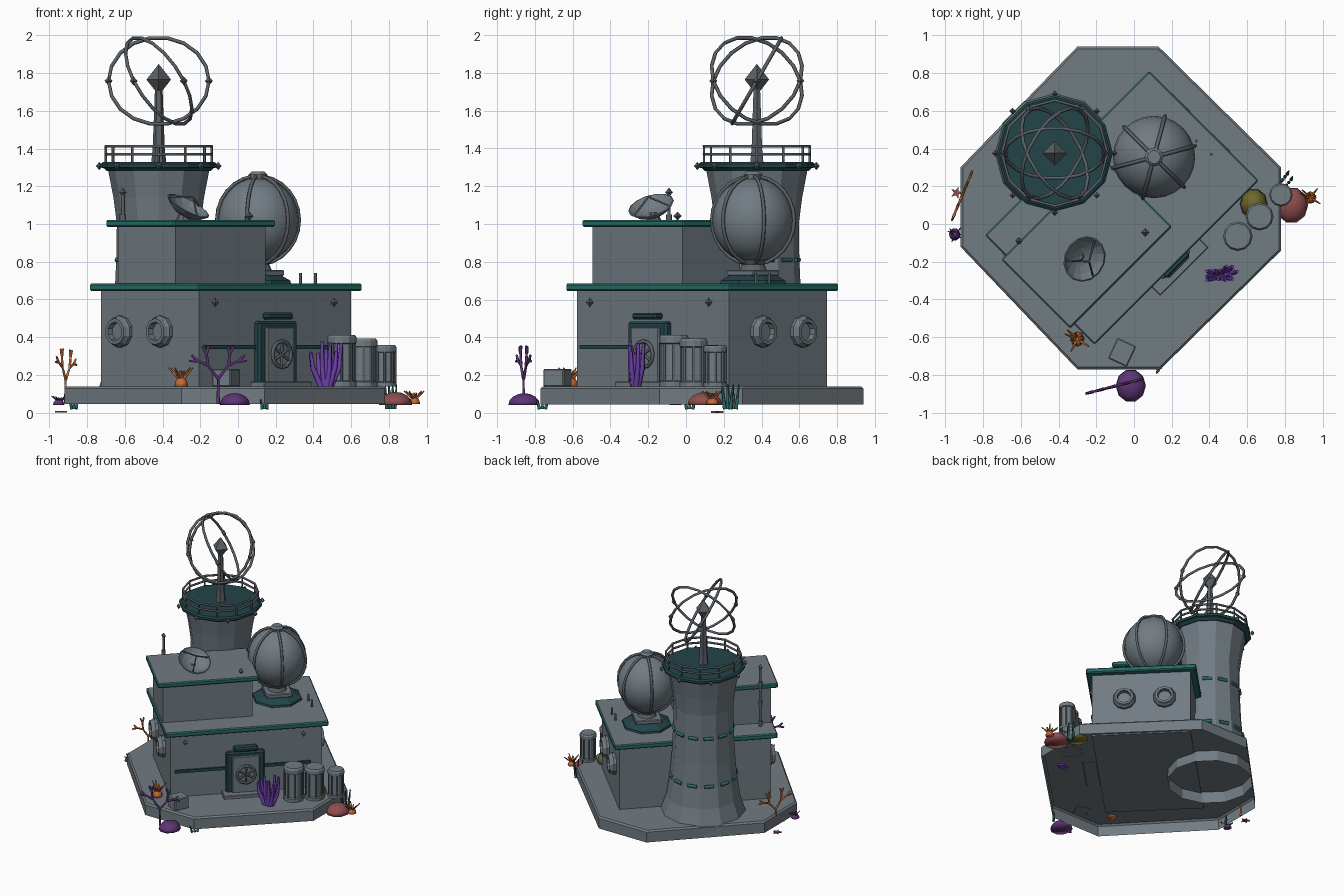
import bpy, bmesh, math, random
from mathutils import Vector, Matrix

if "Cube" in bpy.data.objects:
    bpy.data.objects.remove(bpy.data.objects["Cube"])

random.seed(4)
S = math.sqrt(0.5)
TAU = math.tau


def mat(name, *c):
    m = bpy.data.materials.new(name)
    m.diffuse_color = (*c, 1)
    m.use_nodes = True
    m.node_tree.nodes["Principled BSDF"].inputs["Base Color"].default_value = m.diffuse_color
    return m


GREY = mat("grey_wall", .165, .20, .225)
METAL = mat("dark_metal", .105, .12, .135)
TEAL = mat("teal_trim", .022, .15, .135)
DEEP = mat("deep_teal", .017, .058, .066)
VIOLET = mat("violet_coral", .16, .055, .42)
PLUM = mat("plum_rock", .11, .035, .18)
ORANGE = mat("orange_coral", .55, .15, .04)
RED = mat("red_rock", .27, .075, .075)
OLIVE = mat("olive_rock", .15, .14, .025)


def P(u, v, z=0):
    """Building axes (turned 45 degrees) to world."""
    return Vector(((u - v) * S, (u + v) * S, z))


def finish(name, bm, mats, smooth=False):
    me = bpy.data.meshes.new(name)
    bmesh.ops.recalc_face_normals(bm, faces=bm.faces)
    bm.to_mesh(me)
    bm.free()
    for m in mats:
        me.materials.append(m)
    if smooth:
        me.shade_smooth()
    ob = bpy.data.objects.new(name, me)
    bpy.context.collection.objects.link(ob)
    return ob


def box(name, u0, u1, v0, v1, z0, z1, m, bevel=0, top=None):
    bm = bmesh.new()
    bmesh.ops.create_cube(bm, size=1)
    for v in bm.verts:
        v.co = Vector(((u0 + u1) / 2 + v.co.x * (u1 - u0), (v0 + v1) / 2 + v.co.y * (v1 - v0),
                       (z0 + z1) / 2 + v.co.z * (z1 - z0)))
    if bevel:
        bmesh.ops.bevel(bm, geom=bm.edges[:], offset=bevel, segments=1, affect='EDGES')
    bm.normal_update()
    for f in bm.faces:
        f.material_index = 1 if top and f.normal.z > .9 else 0
    bm.transform(Matrix.Rotation(math.pi / 4, 4, 'Z'))
    return finish(name, bm, [m, top] if top else [m])


def lathe(name, prof, n, loc, m, axis=(0, 0, 1), smooth=False, turn=0, scale=(1, 1, 1)):
    """Revolve (radius, height) points; a zero radius closes the end."""
    bm = bmesh.new()
    rings = []
    for r, z in prof:
        k = 1 if r == 0 else n
        rings.append([bm.verts.new((r * math.cos(TAU * i / n + turn) * scale[0],
                                    r * math.sin(TAU * i / n + turn) * scale[1], z * scale[2])) for i in range(k)])
    for a, b in zip(rings, rings[1:]):
        for i in range(n):
            j = (i + 1) % n
            q = [a[i % len(a)], a[j % len(a)], b[j % len(b)], b[i % len(b)]]
            bm.faces.new(list(dict.fromkeys(q)))
    rot = Vector(axis).to_track_quat('Z', 'Y').to_matrix().to_4x4()
    bm.transform(Matrix.Translation(loc) @ rot)
    return finish(name, bm, [m], smooth)


def gem(name, loc, r, h, m=METAL):
    return lathe(name, [(0, -h), (r, 0), (0, h)], 4, loc, m)


def tubes(name, paths, r, m, cyclic=False, taper=1.0):
    cu = bpy.data.curves.new(name, 'CURVE')
    cu.dimensions = '3D'
    cu.bevel_depth, cu.bevel_resolution, cu.use_fill_caps = r, 1, True
    for pts in paths:
        s = cu.splines.new('POLY')
        s.points.add(len(pts) - 1)
        for i, p in enumerate(pts):
            s.points[i].co = (*p, 1)
            s.points[i].radius = 1 + (taper - 1) * i / (len(pts) - 1)
        s.use_cyclic_u = cyclic
    cu.materials.append(m)
    ob = bpy.data.objects.new(name, cu)
    bpy.context.collection.objects.link(ob)
    bpy.ops.object.select_all(action='DESELECT')
    ob.select_set(True)
    bpy.context.view_layer.objects.active = ob
    bpy.ops.object.convert(target='MESH')


def dome(name, loc, r, h, m, n=10):
    prof = [(r * math.cos(a), math.sin(a)) for a in (0, .4, .8, 1.2)] + [(0, 1)]
    lathe(name, [(0, 0)] + prof, n, loc, m, scale=(1, 1.1, h), smooth=True)


def circle(c, r, n, z=0):
    return [(c[0] + r * math.cos(TAU * i / n), c[1] + r * math.sin(TAU * i / n), z) for i in range(n)]


# Base slab: open underneath, chamfered top
outline = [(-.30, .94), (.13, .94), (.78, .30), (.78, -.14), (.14, -.77), (-.30, -.77), (-.92, -.12), (-.92, .30)]
bm = bmesh.new()
loops = [[bm.verts.new((-.07 + (x + .07) * k, .085 + (y - .085) * k, z)) for x, y in outline]
         for k, z in ((1, .045), (1, .128), (.985, .14))]
for a, b in zip(loops, loops[1:]):
    for i in range(8):
        bm.faces.new((a[i], a[i - 1], b[i - 1], b[i]))
bm.faces.new(loops[-1])
finish("base_slab", bm, [GREY])

# Two storeys with teal-edged roofs
box("lower_walls", -.555, .585, -.262, .472, .13, .66, GREY)
box("lower_roof", -.60, .63, -.304, .516, .645, .685, TEAL, .008, GREY)
box("upper_walls", -.585, .09, -.115, .313, .68, 1.0, GREY)
box("upper_roof", -.63, .132, -.152, .364, .985, 1.022, TEAL, .008, GREY)

# Tower, with dashed light bands
T = Vector((-.42, .375, 0))
tower = [(.32, .05), (.315, .14), (.275, .26), (.25, .42), (.235, .6), (.225, .81), (.222, 1.0), (.24, 1.14), (.267, 1.28)]
lathe("tower", tower + [(0, 1.28)], 12, T, GREY)
for z, r in ((.43, .25), (.81, .225)):
    for i in range(12):
        a = TAU * (i + .5) / 12
        d = Vector((math.cos(a), math.sin(a), 0))
        t = Vector((-d.y, d.x, 0)) * .036
        c = T + d * (r * math.cos(TAU / 24) + .003)
        tubes("tower_light", [[c - t + Vector((0, 0, z)), c + t + Vector((0, 0, z))]], .013, TEAL)

# Observation deck and railing
lathe("deck", [(0, 1.28), (.275, 1.28), (.29, 1.295), (.308, 1.30), (.308, 1.318), (.295, 1.328), (0, 1.328)], 12, T, DEEP)
tubes("railing", [circle(T, .28, 12, z) for z in (1.37, 1.412)], .008, METAL, True)
tubes("rail_posts", [[p, (p[0], p[1], 1.412)] for p in circle(T, .28, 12, 1.32)], .007, METAL)
for p in circle(T, .315, 8, 1.307):
    gem("deck_lamp", p, .018, .022)

# Mast with crystal and three tilted rings
lathe("mast", [(.04, 1.325), (.032, 1.40), (.02, 1.72)], 6, T, METAL)
gem("mast_crystal", T + Vector((0, 0, 1.765)), .065, .083)
C = T + Vector((0, 0, 1.758))
for k in range(3):
    f = k * TAU / 6
    a = Vector((math.cos(f), math.sin(f), 0))
    b = Vector((-math.sin(f) * .5, math.cos(f) * .5, .866))
    tubes("orbit_ring", [[C + .266 * (a * math.cos(TAU * i / 18) + b * math.sin(TAU * i / 18)) for i in range(18)]],
          .010, METAL, True)
    for s in (-1, 1):
        gem("ring_node", C + a * .266 * s, .021, .024)

# Ribbed globe on its pedestal
G = Vector((.106, .355, 0))
gu, gv = (G.x + G.y) * S, (G.y - G.x) * S
lathe("globe_plinth", [(.19, .68), (.185, .70), (.13, .73), (0, .73)], 8, G, DEEP, turn=TAU / 16)
box("globe_block", gu - .10, gu + .10, gv - .10, gv + .10, .725, .757, GREY, .006)
lathe("globe_collar", [(.075, .75), (.06, .785), (.085, .83)], 12, G, METAL)
lathe("globe", [(.218 * math.sin(math.pi * i / 12) if 0 < i < 12 else 0, -.225 * math.cos(math.pi * i / 12))
                for i in range(13)], 24, G + Vector((0, 0, 1.02)), GREY, smooth=True)
ribs = []
for k in range(6):
    a = math.radians(15 + 60 * k)
    ribs.append([G + Vector((math.cos(a) * .226 * math.sin(t), math.sin(a) * .226 * math.sin(t),
                             1.02 + .235 * math.cos(t))) for t in (math.pi * (i + .5) / 13 for i in range(13))])
tubes("globe_ribs", ribs, .010, METAL)
lathe("globe_cap", [(.045, 1.235), (.05, 1.262), (.035, 1.277), (0, 1.277)], 10, G, GREY)

# Dish with feed struts
N = Vector((.45, -.25, .85)).normalized()
D = Vector((-.29, -.17, 1.045))
lathe("dish", [(0, 0), (.06, .012), (.10, .035), (.125, .06), (.118, .062), (.09, .038), (.05, .02), (0, .01)],
      14, D, GREY, axis=N)
lathe("dish_foot", [(.04, 1.02), (.02, 1.06)], 8, (D.x, D.y, 0), METAL)
q = N.to_track_quat('Z', 'Y')
tubes("dish_struts", [[D + q @ Vector((.115 * math.cos(TAU * k / 3), .115 * math.sin(TAU * k / 3), .058)), D + N * .115]
                      for k in range(3)], .005, METAL)

# Aerial and roof bits
tubes("aerial", [[(-.61, -.09, .68), (-.61, -.09, 1.16)]], .010, METAL)
tubes("aerial_joints", [[(-.61, -.09, z), (-.61, -.09, z + .03)] for z in (.70, .86, 1.02)], .017, METAL)
gem("aerial_tip", (-.61, -.09, 1.168), .02, .025)
gem("roof_lamp", (.06, -.045, 1.042), .022, .024)
tubes("roof_pegs", [[(.33, .44, .68), (.33, .44, .74)], [(.41, .37, .68), (.41, .37, .74)]], .008, METAL)

# Portholes on both side walls
hole = [(.085, -.005), (.085, .02), (.076, .032), (.07, .05), (.052, .05), (.048, .018), (0, .018)]
for u, v, s in ((-.555, .32, -1), (-.555, .018, -1), (.585, -.02, 1), (.585, .28, 1)):
    lathe("porthole", hole, 10, P(u, v, .43), GREY, axis=P(s, 0), turn=TAU / 20)

# Front door, step, sign and wall strips
F = -.262
box("door_frame", -.14, .15, F - .04, F + .02, .14, .485, DEEP, .012)
box("door_panel", -.10, .11, F - .055, F, .16, .455, GREY, .006)
box("door_step", -.17, .19, F - .105, F, .135, .165, GREY, .004)
box("door_sign", -.085, .095, F - .065, F, .495, .53, DEEP, .01)
W = P(.005, F - .062, .31)
tubes("door_wheel", [[W + P(.07 * math.cos(TAU * i / 12), 0, .07 * math.sin(TAU * i / 12)) for i in range(12)]],
      .010, METAL, True)
tubes("wheel_spokes", [[W - P(.07 * math.cos(a), 0, .07 * math.sin(a)), W + P(.07 * math.cos(a), 0, .07 * math.sin(a))]
                       for a in (.5, .5 + TAU / 6, .5 + TAU / 3)], .007, METAL)
for a, b in ((-.52, -.14), (.15, .50)):
    box("wall_strip", a, b, F - .014, F + .005, .337, .36, DEEP)
for u in (-.445, .445):
    gem("wall_lamp", P(u, F - .014, .585), .02, .024)

# Barrels with lids and vertical rods
for x, y, r, h in ((.55, -.065, .078, .275), (.665, .04, .074, .255), (.778, .155, .062, .22)):
    prof = [(1, 0), (1, .10), (.86, .12), (.86, .82), (1, .84), (1, .95), (.88, 1), (0, 1)]
    lathe("barrel", [(r * a, h * b) for a, b in prof], 12, (x, y, .138), GREY)
    tubes("barrel_rods", [[p, (p[0], p[1], .14 + h * .85)] for p in circle((x, y), r * .9, 8, .15)], .006, METAL)

# Crate
crate = box("crate", -.055, .055, -.06, .06, .138, .232, GREY, .006)
crate.data.transform(Matrix.Translation((-.063, -.68, 0)) @ Matrix.Rotation(math.radians(-70), 4, 'Z'))

# Rocks
dome("red_boulder", (.835, .10, .042), .088, .068, RED)
dome("plum_boulder", (-.017, -.857, .042), .08, .062, PLUM)
dome("small_plum_boulder", (-.95, -.055, .042), .03, .03, PLUM)
dome("olive_boulder", (.635, .106, .138), .074, .10, OLIVE)


def spiky(name, loc, r, h, m, n=11):
    """Low mound with radiating spikes."""
    loc = Vector(loc)
    dome(name + "_body", loc, r * .5, h * .55, m, 8)
    tubes(name + "_spikes", [[loc + Vector((0, 0, h * .3)), loc + Vector((
        r * math.cos(i * 2.4) * (.5 + .5 * (i % 2)), r * math.sin(i * 2.4) * (.5 + .5 * (i % 2)),
        h * (1 if i % 2 else .85)))] for i in range(n)], r * .13, m, taper=.4)


spiky("orange_anemone", (-.30, -.61, .138), .072, .10, ORANGE)
spiky("shore_anemone", (.935, .14, .045), .06, .07, ORANGE)
spiky("violet_urchin", (-.945, -.055, .042), .045, .045, PLUM)


def branches(base, side, length, lean, depth):
    """Flat forking coral: returns two-point limbs."""
    tip = base + (side * math.sin(lean) + Vector((0, 0, math.cos(lean)))) * length
    out = [[base, tip]]
    if depth:
        for s in (-1, 1):
            out += branches(tip, side, length * .68, lean + s * (.30 + .12 * depth), depth - 1)
    return out


tubes("violet_tree", branches(Vector((-.105, -.86, .045)), Vector((.97, .25, 0)), .135, 0, 3), .009, PLUM, taper=.7)
tubes("orange_tree", branches(Vector((-.915, .14, .05)), Vector((.38, .92, 0)), .125, .05, 3), .008, ORANGE, taper=.7)

# Violet finger coral by the door
fingers = []
for i in range(13):
    a, k = i * 2.4, .3 + .7 * random.random()
    d = Vector((.10 * math.cos(a), .06 * math.sin(a), 0)) * k
    o = Vector((.465, -.27, .135))
    fingers.append([o + d * .3, o + d * .85 + Vector((0, 0, .10)), o + d + Vector((0, 0, .17 + .08 * random.random()))])
tubes("finger_coral", fingers, .017, VIOLET, taper=.5)

# Seaweed tufts and a starfish
for x, y in ((.82, .22), (.80, .25), (.14, -.76), (-.87, .02)):
    h = .13 if x > .5 else .05
    tubes("seaweed", [[(x + .012 * k, y + .015 * k, .02), (x + .02 * k, y + .03 * k, .02 + h)] for k in (-1, 0, 1)],
          .010, TEAL, taper=.4)
bm = bmesh.new()
for z in (0, .01):
    bm.faces.new([bm.verts.new((-.94 + (.035, .014)[i % 2] * math.cos(TAU * i / 10),
                                .165 + (.035, .014)[i % 2] * math.sin(TAU * i / 10), z)) for i in range(10)])
bmesh.ops.bridge_loops(bm, edges=bm.edges[:])
finish("starfish", bm, [RED])
